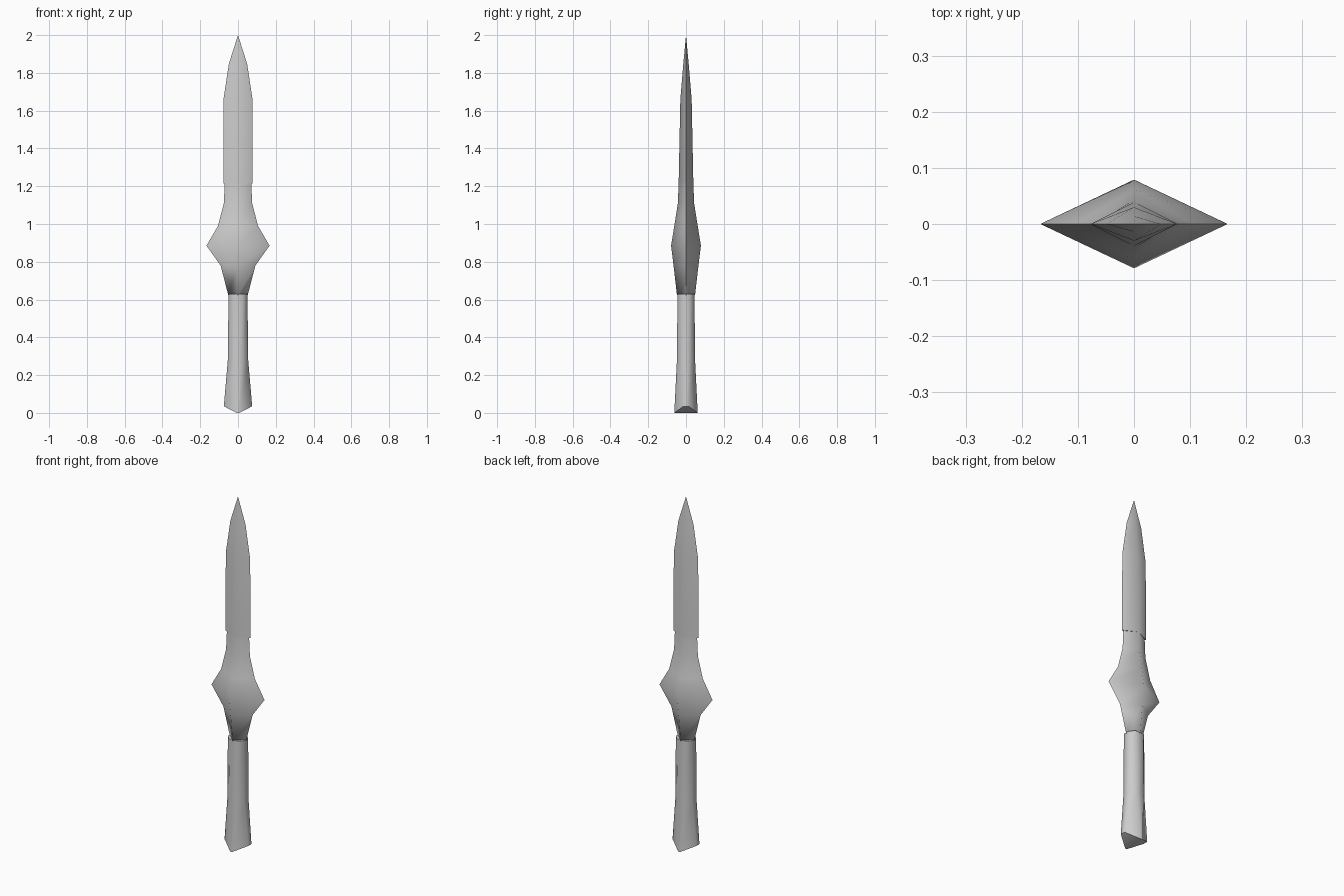
import bpy
import bmesh
import math

old = bpy.data.objects.get("Cube")
if old:
    bpy.data.objects.remove(old, do_unlink=True)

steel = bpy.data.materials.new("steel_grey")
steel.use_nodes = True
grey = (0.6, 0.6, 0.6, 1)
steel.diffuse_color = grey
steel.node_tree.nodes["Principled BSDF"].inputs["Base Color"].default_value = grey


def loft(name, rings, limit, start=None, tip=None):
    """Skin a stack of point rings, closing each end with a cap or a point."""
    bm = bmesh.new()
    loops = [[bm.verts.new(p) for p in ring] for ring in rings]
    n = len(loops[0])
    for low, high in zip(loops, loops[1:]):
        for i in range(n):
            j = (i + 1) % n
            bm.faces.new((low[i], low[j], high[j], high[i]))
    if tip:
        apex = bm.verts.new(tip)
        for i in range(n):
            bm.faces.new((loops[-1][i], loops[-1][(i + 1) % n], apex))
    else:
        bm.faces.new(loops[-1])
    if start:
        start(bm, loops[0])
    else:
        bm.faces.new(loops[0][::-1])
    bmesh.ops.recalc_face_normals(bm, faces=bm.faces)
    mesh = bpy.data.meshes.new(name)
    bm.to_mesh(mesh)
    bm.free()
    mesh.materials.append(steel)
    obj = bpy.data.objects.new(name, mesh)
    bpy.context.collection.objects.link(obj)
    bpy.ops.object.select_all(action="DESELECT")
    obj.select_set(True)
    bpy.context.view_layer.objects.active = obj
    bpy.ops.object.shade_smooth_by_angle(angle=math.radians(limit))
    return obj


def diamond(z, x, y):
    return [(x, 0, z), (0, y, z), (-x, 0, z), (0, -y, z)]


def octagon(z, x, y, cx, cy):
    return [(x, -cy, z), (x, cy, z), (cx, y, z), (-cx, y, z),
            (-x, cy, z), (-x, -cy, z), (-cx, -y, z), (cx, -y, z)]


# Blade: diamond section tapering to a point
loft("blade", [diamond(*s) for s in (
    (1.215, 0.078, 0.039), (1.66, 0.077, 0.03), (1.85, 0.048, 0.014))],
    85, tip=(0, 0, 2))

# Guard: flared diamond with pointed wings and a collar under the blade
loft("guard", [diamond(*s) for s in (
    (0.625, 0.052, 0.048), (0.78, 0.092, 0.066), (0.885, 0.167, 0.079),
    (0.99, 0.106, 0.062), (1.11, 0.075, 0.043), (1.218, 0.07, 0.039))], 85)


# Handle: eight-sided grip flaring to a wedge-shaped pommel
def wedge(bm, ring):
    a, b, c, d, e, f, g, h = ring
    bm.faces.new((a, b, c, h))
    bm.faces.new((c, d, g, h))
    bm.faces.new((d, e, f, g))


pommel = octagon(0.035, 0.075, 0.062, 0.006, 0.014)
for i in (2, 3, 6, 7):
    pommel[i] = (pommel[i][0], pommel[i][1], 0)
loft("handle", [pommel] + [octagon(*s) for s in (
    (0.28, 0.054, 0.048, 0.02, 0.018), (0.63, 0.05, 0.045, 0.026, 0.02))],
    60, start=wedge)
